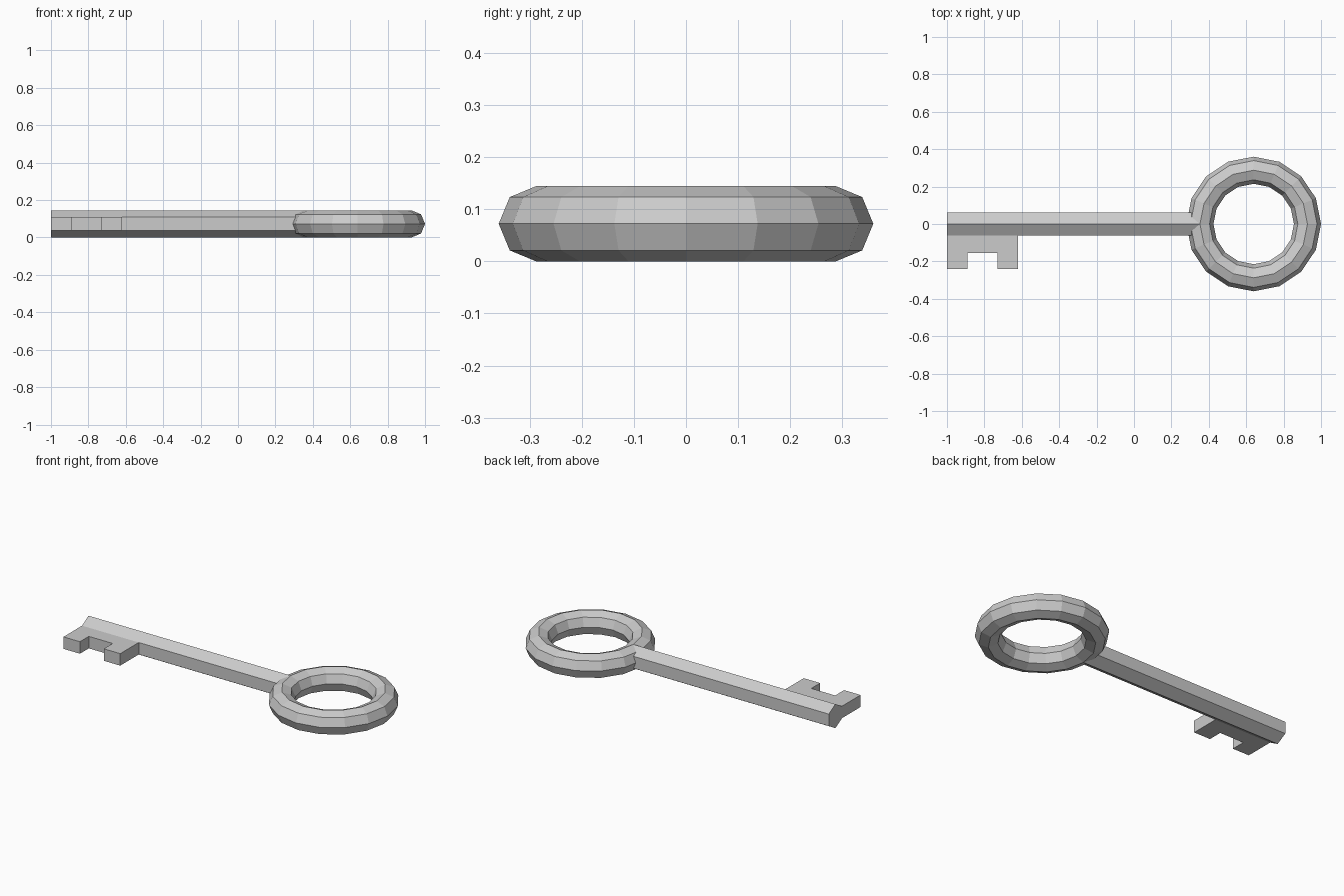
import bpy, bmesh
from math import pi, cos
from mathutils import Matrix

if "Cube" in bpy.data.objects:
    bpy.data.objects.remove(bpy.data.objects["Cube"])

R = 0.0725                    # thickness radius shared by shaft and ring
SIDE = R * cos(pi / 6)        # distance to the hexagon's flat side


def make_object(name, bm):
    bmesh.ops.recalc_face_normals(bm, faces=bm.faces)
    mesh = bpy.data.meshes.new(name)
    bm.to_mesh(mesh)
    bm.free()
    obj = bpy.data.objects.new(name, mesh)
    bpy.context.collection.objects.link(obj)
    return obj


# ring handle
bpy.ops.mesh.primitive_torus_add(major_segments=16, minor_segments=8,
                                 major_radius=0.36 - R, minor_radius=R,
                                 location=(0.64, 0, R))
bpy.context.object.name = "ring_handle"

# hexagonal shaft along x, with an edge pointing up
x0, x1 = -1.0, 0.35
bm = bmesh.new()
bmesh.ops.create_cone(bm, cap_ends=True, segments=6, radius1=R, radius2=R, depth=x1 - x0)
bmesh.ops.rotate(bm, verts=bm.verts, matrix=Matrix.Rotation(pi / 2, 3, 'Y'))
if max(v.co.z for v in bm.verts) < R - 0.001:
    bmesh.ops.rotate(bm, verts=bm.verts, matrix=Matrix.Rotation(pi / 6, 3, 'X'))
bmesh.ops.translate(bm, verts=bm.verts, vec=((x0 + x1) / 2, 0, R))
make_object("shaft", bm)

# toothed bit, as thick as the shaft's flat side
profile = [(-1, -SIDE), (-1, -0.24), (-0.89, -0.24), (-0.89, -0.155),
           (-0.73, -0.155), (-0.73, -0.24), (-0.62, -0.24), (-0.62, -SIDE)]
bm = bmesh.new()
face = bm.faces.new([bm.verts.new((x, y, R / 2)) for x, y in profile])
ext = bmesh.ops.extrude_face_region(bm, geom=[face], use_keep_orig=True)
bmesh.ops.translate(bm, vec=(0, 0, R),
                    verts=[g for g in ext["geom"] if isinstance(g, bmesh.types.BMVert)])
make_object("bit", bm)
